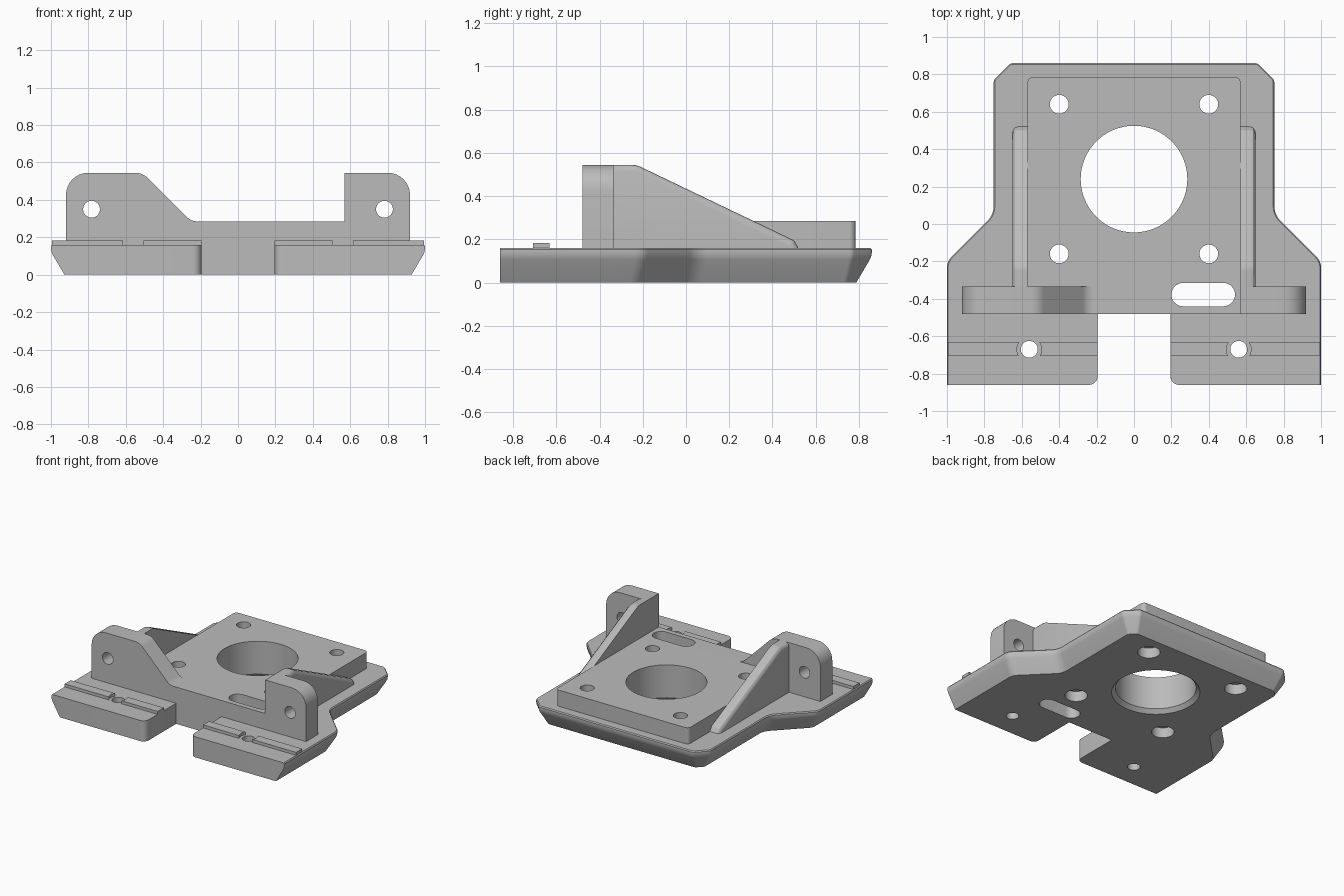
import bpy, bmesh, math
from mathutils import Vector

if "Cube" in bpy.data.objects:
    bpy.data.objects.remove(bpy.data.objects["Cube"])

grey = bpy.data.materials.new("plain grey")
grey.use_nodes = True
GREY = (0.5, 0.5, 0.5, 1)
grey.diffuse_color = GREY
grey.node_tree.nodes["Principled BSDF"].inputs["Base Color"].default_value = GREY


def inset(pts, dists):
    """Move each edge of a counter-clockwise outline inwards by its own distance."""
    out, n = [], len(pts)
    for i in range(n):
        a, p, b = (Vector(pts[k % n][:2]) for k in (i - 1, i, i + 1))
        d1, d2 = (p - a).normalized(), (b - p).normalized()
        n1, n2 = Vector((-d1.y, d1.x)), Vector((-d2.y, d2.x))
        e1, e2 = dists[i - 1], dists[i]
        det = n1.x * n2.y - n1.y * n2.x
        q = p + Vector((e1 * n2.y - e2 * n1.y, e2 * n1.x - e1 * n2.x)) / det
        out.append((q.x, q.y, pts[i][2]))
    return out


def fillet(pts, steps=8):
    """Round the corners of an outline of (u, v, radius) points."""
    out, n = [], len(pts)
    for i in range(n):
        a, p, b = (Vector(pts[k % n][:2]) for k in (i - 1, i, i + 1))
        r = pts[i][2]
        if r == 0:
            out.append(p)
            continue
        d1, d2 = (a - p).normalized(), (b - p).normalized()
        half = d1.angle(d2) / 2
        centre = p + (d1 + d2).normalized() * r / math.sin(half)
        start = p + d1 * r / math.tan(half) - centre
        end = p + d2 * r / math.tan(half) - centre
        for s in range(steps + 1):
            t = s / steps
            v = start.normalized().slerp(end.normalized(), t) * r
            out.append(centre + v)
    return out


def circle(u, v, r, n=48):
    return [(u + r * math.cos(math.tau * k / n), v + r * math.sin(math.tau * k / n)) for k in range(n)]


AXES = {"z": lambda u, v, w: (u, v, w), "y": lambda u, v, w: (u, w, v), "x": lambda u, v, w: (w, u, v)}


def loft(name, layers, axis="z"):
    """Solid through a stack of (height, outline) layers along an axis."""
    bm = bmesh.new()
    rings = [[bm.verts.new(AXES[axis](p[0], p[1], w)) for p in pts] for w, pts in layers]
    n = len(rings[0])
    for lo, hi in zip(rings, rings[1:]):
        for k in range(n):
            bm.faces.new((lo[k], lo[(k + 1) % n], hi[(k + 1) % n], hi[k]))
    bm.faces.new(rings[0])
    bm.faces.new(rings[-1])
    bmesh.ops.recalc_face_normals(bm, faces=bm.faces[:])
    mesh = bpy.data.meshes.new(name)
    bm.to_mesh(mesh)
    bm.free()
    mesh.materials.append(grey)
    obj = bpy.data.objects.new(name, mesh)
    bpy.context.collection.objects.link(obj)
    return obj


def prism(name, pts, lo, hi, axis="z"):
    return loft(name, [(lo, pts), (hi, pts)], axis)


def activate(obj):
    bpy.ops.object.select_all(action="DESELECT")
    obj.select_set(True)
    bpy.context.view_layer.objects.active = obj


def cut(obj, cutters):
    activate(obj)
    for c in cutters:
        mod = obj.modifiers.new("cut", "BOOLEAN")
        mod.operation, mod.solver, mod.object = "DIFFERENCE", "EXACT", c
        bpy.ops.object.modifier_apply(modifier=mod.name)


def box(x0, x1, y0, y1, r=0):
    return [(x0, y0, r), (x1, y0, r), (x1, y1, r), (x0, y1, r)]


TOP, DECK, PEAK = 0.16, 0.285, 0.545
FRONT, WALL_BACK = -0.48, -0.335
HOLE_X = 0.56

# Base plate: undercut along the sides and back, straight at the front
right_half = [(0.195, FRONT, 0), (0.195, -0.86, 0.045), (1, -0.86, 0), (1, -0.2, 0.08),
              (0.75, 0.05, 0.12), (0.75, 0.77, 0.03), (0.66, 0.86, 0.03)]
outline = right_half + [(-x, y, r) for x, y, r in reversed(right_half)]
tapered = [2 <= i <= 10 for i in range(len(outline))]
levels = [(0, 0.072), (0.105, 0.01), (0.122, 0.003), (0.14, 0), (0.152, 0), (TOP, 0.006)]
plate = loft("base_plate", [(z, fillet(inset(outline, [d * t for t in tapered]))) for z, d in levels])

# Raised motor deck
deck = prism("raised_deck", fillet(box(-0.57, 0.57, WALL_BACK, 0.785, 0)[:2]
             + [(0.57, 0.785, 0.03), (-0.57, 0.785, 0.03)]), TOP, DECK)

# Front wall with two ears
wall = prism("front_wall", fillet([
    (-0.92, TOP, 0), (0.92, TOP, 0), (0.92, PEAK, 0.12), (0.57, PEAK, 0), (0.57, DECK, 0),
    (-0.25, DECK, 0.08), (-0.51, PEAK, 0.1), (-0.92, PEAK, 0.12)]), FRONT, WALL_BACK, "y")

# Sloped gussets with rounded outer edges
rib = [(WALL_BACK, TOP, 0), (0.52, TOP, 0), (0.5, 0.195, 0.02), (-0.23, PEAK, 0.1), (WALL_BACK, PEAK, 0)]
parts = [plate, deck, wall]
for side, s in (("left", 1), ("right", -1)):
    layers = [(s * x, fillet(inset(rib, [0, d, d, d, 0])))
              for x, d in ((0.57, 0), (0.62, 0), (0.635, 0.004), (0.646, 0.015), (0.65, 0.03))]
    parts.append(loft(side + "_gusset", layers, "x"))

# Hole cutters
bore = loft("bore_cutter", [(-0.03, circle(0, 0.24, 0.34, 96)), (0.03, circle(0, 0.24, 0.285, 96)),
                            (0.6, circle(0, 0.24, 0.285, 96))])
slot = prism("slot_cutter", fillet(box(0.2, 0.54, -0.44, -0.315, 0.0624)), -0.1, 0.6)
screws = [loft("screw_cutter", [(z, circle(x, y, r)) for z, r in
          ((-0.1, 0.08), (0.08, 0.08), (0.0801, 0.05), (0.6, 0.05))])
          for x in (-0.4, 0.4) for y in (-0.16, 0.64)]
clamps = [prism("clamp_cutter", circle(s * HOLE_X, -0.67, 0.045), -0.1, 0.3) for s in (-1, 1)]
ears = [prism("ear_cutter", circle(s * 0.783, 0.35, 0.045), -0.6, -0.2, "y") for s in (-1, 1)]
reliefs = [prism("relief_cutter", circle(s * HOLE_X, -0.67, 0.066), 0.1, 0.3) for s in (-1, 1)]

cut(plate, [bore, slot] + screws + clamps)
cut(deck, [bore, slot] + screws)
cut(wall, [slot] + ears)

# Locating ridges, split around the clamp holes
for side, s, relief in (("right", -1, reliefs[0]), ("left", 1, reliefs[1])):
    for place, a, b in (("inner", 0.195, HOLE_X), ("outer", HOLE_X, 0.994)):
        x0, x1 = sorted((s * a, s * b))
        ridge = prism(f"{side}_{place}_ridge", box(x0, x1, -0.707, -0.632), TOP, 0.183)
        cut(ridge, [relief])
        parts.append(ridge)

for c in [bore, slot] + screws + clamps + ears + reliefs:
    bpy.data.objects.remove(c)

for obj in parts:
    activate(obj)
    bpy.ops.object.shade_smooth_by_angle(angle=math.radians(30))
